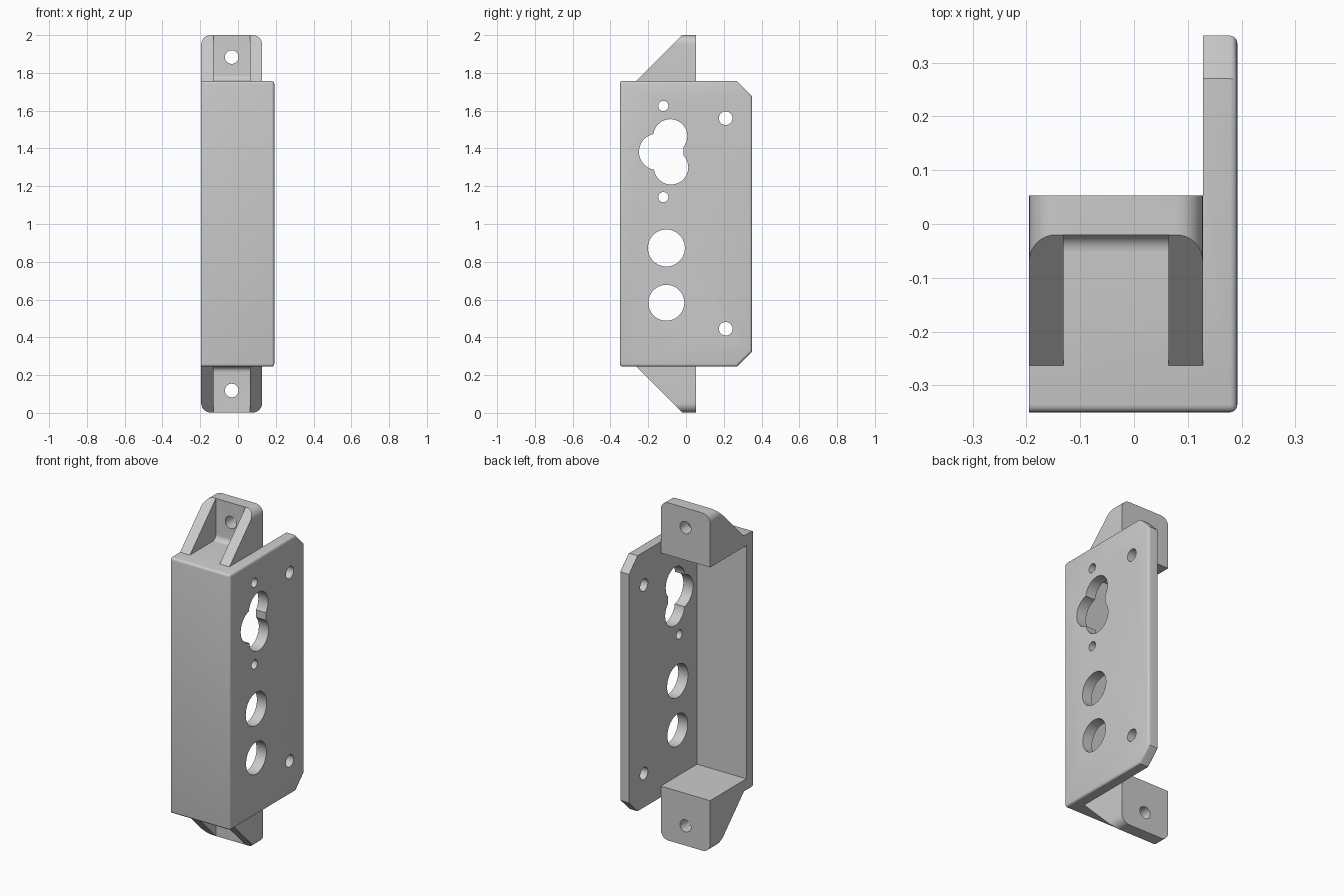
import bpy, bmesh, math
from mathutils import Vector

cube = bpy.data.objects.get("Cube")
if cube:
    bpy.data.objects.remove(cube, do_unlink=True)

grey = bpy.data.materials.new("plain grey")
grey.use_nodes = True
COLOUR = (0.6, 0.6, 0.6, 1)
grey.diffuse_color = COLOUR
grey.node_tree.nodes["Principled BSDF"].inputs["Base Color"].default_value = COLOUR

LEFT, INNER, RIGHT = -0.195, 0.128, 0.192     # open side, plate inside, plate outside
FRONT, LIP, BACK = -0.35, 0.053, 0.35
LOW, HIGH, WALL = 0.245, 1.757, 0.066
EAR = 2 - HIGH


def prism(name, profile, axis, start, end):
    """Extrude a 2D profile along x (points are y, z) or y (points are x, z)."""
    def place(p, d):
        return (d, p[0], p[1]) if axis == "x" else (p[0], d, p[1])
    bm = bmesh.new()
    face = bm.faces.new([bm.verts.new(place(p, start)) for p in profile])
    ext = bmesh.ops.extrude_face_region(bm, geom=[face])["geom"]
    shift = Vector(place((0, 0), end - start))
    bmesh.ops.translate(bm, vec=shift, verts=[v for v in ext if isinstance(v, bmesh.types.BMVert)])
    bmesh.ops.recalc_face_normals(bm, faces=bm.faces)
    mesh = bpy.data.meshes.new(name)
    bm.to_mesh(mesh)
    bm.free()
    obj = bpy.data.objects.new(name, mesh)
    mesh.materials.append(grey)
    bpy.context.collection.objects.link(obj)
    return obj


def rect(u0, u1, v0, v1):
    return [(u0, v0), (u1, v0), (u1, v1), (u0, v1)]


def arc(u, v, r, a0, a1, steps):
    angles = [math.radians(a0 + (a1 - a0) * i / steps) for i in range(steps + 1)]
    return [(u + r * math.cos(a), v + r * math.sin(a)) for a in angles]


def circle(u, v, r):
    return arc(u, v, r, 0, 360, 40)[:-1]


def activate(obj):
    bpy.ops.object.select_all(action="DESELECT")
    obj.select_set(True)
    bpy.context.view_layer.objects.active = obj


def carve(obj, cutter, operation="DIFFERENCE"):
    activate(obj)
    mod = obj.modifiers.new("carve", "BOOLEAN")
    mod.operation, mod.object, mod.solver = operation, cutter, "EXACT"
    bpy.ops.object.modifier_apply(modifier=mod.name)
    bpy.data.objects.remove(cutter, do_unlink=True)


def finish(obj):
    activate(obj)
    bpy.ops.object.shade_smooth_by_angle(angle=math.radians(30))


# Housing blank with chamfered rear corners
c = 0.08
housing = prism("housing", [(FRONT, LOW), (BACK - c, LOW), (BACK, LOW + c), (BACK, HIGH - c),
                            (BACK - c, HIGH), (FRONT, HIGH)], "x", LEFT, RIGHT)

# Round the outer plate rim and the front edges
bm = bmesh.new()
bm.from_mesh(housing.data)
rim = [e for e in bm.edges
       if all(abs(v.co.x - RIGHT) < 1e-4 for v in e.verts)
       or (all(abs(v.co.y - FRONT) < 1e-4 for v in e.verts)
           and abs(e.verts[0].co.x - e.verts[1].co.x) > 0.1)]
bmesh.ops.bevel(bm, geom=rim, offset=0.014, segments=4, profile=0.5, affect="EDGES")
bm.to_mesh(housing.data)
bm.free()

# Hollow the housing, leaving front, top, bottom and the side plate
carve(housing, prism("rear_cut", rect(LIP, 1, 0, 2), "x", -1, INNER))
carve(housing, prism("hollow_cut", rect(FRONT + 0.064, 1, LOW + WALL, HIGH - WALL), "x", -1, INNER))

# Holes through the side plate: screws, two round openings, clover opening
holes = [(-0.12, 1.625, 0.027), (-0.12, 1.142, 0.027), (0.21, 1.56, 0.036), (0.21, 0.445, 0.036),
         (-0.104, 0.873, 0.098), (-0.104, 0.583, 0.095),
         (-0.153, 1.382, 0.096), (-0.083, 1.465, 0.09), (-0.079, 1.3, 0.091)]
for y, z, r in holes:
    carve(housing, prism("hole_cut", circle(y, z, r), "x", 0.05, 0.4))
carve(housing, prism("clover_cut", rect(-0.14, -0.014, 1.33, 1.43), "x", 0.05, 0.4))
finish(housing)

# Mounting ears: gusseted tabs with rounded corners, pocket and screw hole
middle = (LEFT + INNER) / 2
for name, base, up in (("top_ear", HIGH, 1), ("bottom_ear", LOW, -1)):
    def lift(points):
        return [(u, base + up * v) for u, v in points]
    tab, r, f = -0.02, 0.05, 0.03
    ear = prism(name, lift([(LIP, 0), (LIP, EAR), (tab, EAR), (tab - EAR, 0)]), "x", -0.4, 0.4)
    outline = ([(LEFT, -0.1), (INNER, -0.1)] + arc(INNER - r, EAR - r, r, 0, 90, 8)
               + arc(LEFT + r, EAR - r, r, 90, 180, 8))
    # keep the rounded top flush with the tab edge
    carve(ear, prism("outline_cut", lift(outline), "y", -0.5, 0.5), "INTERSECT")
    pocket = ([(-0.5, -0.1), (tab - f, -0.1)] + arc(tab - f, f, f, -90, 0, 6)
              + [(tab, 0.4), (-0.5, 0.4)])
    carve(ear, prism("pocket_cut", lift(pocket), "x", LEFT + 0.064, INNER - 0.064))
    carve(ear, prism("screw_cut", lift(circle(middle, EAR / 2 + 0.005, 0.036)), "y", -0.5, 0.5))
    finish(ear)
